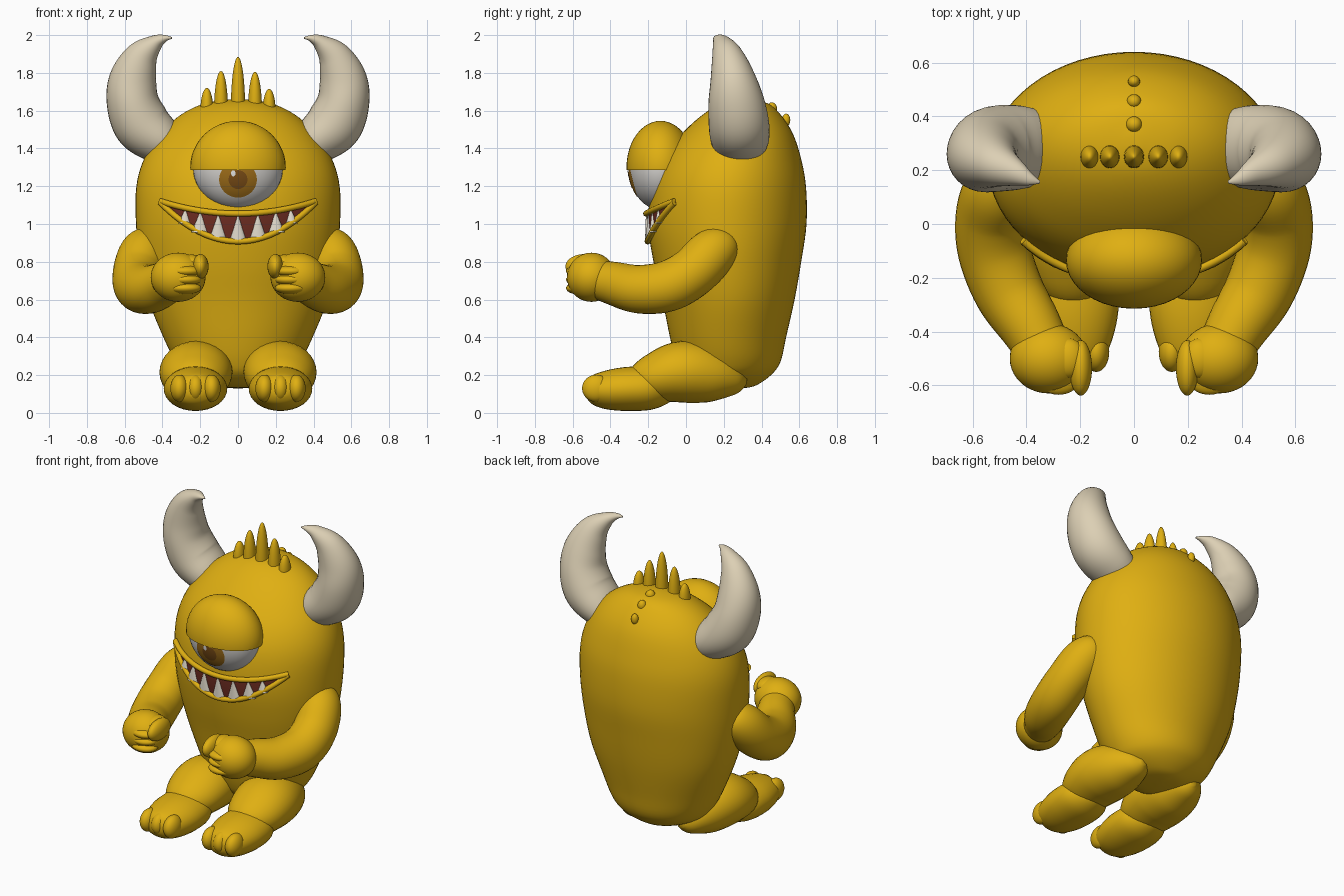
import bpy, bmesh, math
from mathutils import Vector

old = bpy.data.objects.get("Cube")
if old:
    bpy.data.objects.remove(old, do_unlink=True)


def material(name, rgb):
    m = bpy.data.materials.new(name)
    m.use_nodes = True
    m.diffuse_color = (*rgb, 1)
    bsdf = m.node_tree.nodes["Principled BSDF"]
    bsdf.inputs["Base Color"].default_value = (*rgb, 1)
    bsdf.inputs["Roughness"].default_value = 0.6
    return m


SKIN = material("golden yellow", (0.74, 0.43, 0.006))
HORN = material("horn cream", (0.72, 0.63, 0.46))
WHITE = material("eye white", (0.68, 0.66, 0.63))
IRIS = material("iris amber", (0.36, 0.16, 0.01))
PUPIL = material("pupil brown", (0.2, 0.075, 0.008))
GLINT = material("glint white", (0.9, 0.9, 0.9))
MOUTH = material("mouth red", (0.15, 0.025, 0.015))
TOOTH = material("tooth ivory", (0.75, 0.7, 0.6))


def finish(bm, name, mat):
    bmesh.ops.recalc_face_normals(bm, faces=bm.faces)
    me = bpy.data.meshes.new(name)
    bm.to_mesh(me)
    bm.free()
    me.materials.append(mat)
    me.shade_smooth()
    me.set_sharp_from_angle(angle=math.radians(50))
    ob = bpy.data.objects.new(name, me)
    bpy.context.collection.objects.link(ob)
    return ob


def smooth_rows(rows, steps):
    """Catmull-Rom through rows of numbers."""
    out = []
    n = len(rows)
    for i in range(n - 1):
        p = [rows[max(i - 1, 0)], rows[i], rows[i + 1], rows[min(i + 2, n - 1)]]
        for k in range(steps):
            t = k / steps
            out.append([0.5 * (2 * b + (c - a) * t + (2 * a - 5 * b + 4 * c - d) * t * t
                               + (3 * b - a - 3 * c + d) * t ** 3) for a, b, c, d in zip(*p)])
    return out + [list(rows[-1])]


def loft(name, rings, mat, caps=True):
    bm = bmesh.new()
    rows = [[bm.verts.new(v) for v in ring] for ring in rings]
    n = len(rows[0])
    for a, b in zip(rows, rows[1:]):
        for j in range(n):
            bm.faces.new((a[j], a[(j + 1) % n], b[(j + 1) % n], b[j]))
    if caps:
        bm.faces.new(rows[0])
        bm.faces.new(rows[-1])
    return finish(bm, name, mat)


def tube(name, spine, mat, ref=(0, 0, 1), side=1, steps=6, sides=32):
    """Elliptical tube; spine rows are x, y, z, width radius, height radius."""
    rows = smooth_rows(spine, steps)
    pts = [Vector(r[:3]) for r in rows]
    rings = []
    for i, r in enumerate(rows):
        t = (pts[min(i + 1, len(pts) - 1)] - pts[max(i - 1, 0)]).normalized()
        u = t.cross(Vector(ref)).normalized()
        v = u.cross(t)
        ring = []
        for k in range(sides):
            a = math.tau * k / sides
            q = pts[i] + u * r[3] * math.cos(a) + v * r[4] * math.sin(a)
            ring.append((q.x * side, q.y, q.z))
        rings.append(ring)
    return loft(name, rings, mat)


def ellipsoid(name, c, r, mat, side=1, cut=None):
    bm = bmesh.new()
    bmesh.ops.create_uvsphere(bm, u_segments=40, v_segments=24, radius=1)
    for v in bm.verts:
        v.co = ((c[0] + v.co.x * r[0]) * side, c[1] + v.co.y * r[1], c[2] + v.co.z * r[2])
    if cut:
        bmesh.ops.bisect_plane(bm, geom=bm.verts[:] + bm.edges[:] + bm.faces[:],
                               plane_co=(0, 0, cut), plane_no=(0, 0, 1), clear_inner=True)
        bmesh.ops.holes_fill(bm, edges=[e for e in bm.edges if e.is_boundary])
    return finish(bm, name, mat)


# Body: stacked ellipses as z, half width, front y, back y
BODY = smooth_rows([
    (.13, .02, .22, .30), (.145, .15, .08, .37), (.2, .27, -.01, .45), (.27, .33, -.05, .5),
    (.4, .395, -.085, .53), (.6, .475, -.125, .575), (.8, .52, -.172, .61), (1, .54, -.2, .638),
    (1.2, .538, -.18, .635), (1.35, .495, -.12, .608), (1.48, .41, -.02, .565),
    (1.58, .3, .09, .5), (1.64, .17, .19, .43), (1.662, .02, .28, .33)], 5)
loft("body", [[(rx * math.cos(a), (f + b) / 2 + (b - f) / 2 * math.sin(a), z)
               for a in (math.tau * k / 64 for k in range(64))] for z, rx, f, b in BODY], SKIN)


def body_y(x, z):
    """Front surface of the body."""
    for lo, hi in zip(BODY, BODY[1:]):
        if lo[0] <= z <= hi[0]:
            t = (z - lo[0]) / (hi[0] - lo[0])
            rx, f, b = [p + (q - p) * t for p, q in zip(lo[1:], hi[1:])]
            return (f + b) / 2 - (b - f) / 2 * math.sqrt(max(0, 1 - (x / rx) ** 2))
    return 0


# Eye with a heavy upper lid
EYE = Vector((0, -.135, 1.3))
EYE_R = Vector((.238, .168, .225))
ellipsoid("eyeball", EYE, EYE_R, WHITE)
ellipsoid("upper_eyelid", EYE, (.253, .18, .246), SKIN, cut=1.285)


def eye_disc(name, x, z, rx, rz, lift, mat):
    bm = bmesh.new()
    rows = []
    for i in range(1, 9):
        row = []
        for k in range(40):
            a = math.tau * k / 40
            px, pz = x + rx * i / 8 * math.cos(a), z + rz * i / 8 * math.sin(a)
            d = 1 - (px / EYE_R.x) ** 2 - ((pz - EYE.z) / EYE_R.z) ** 2
            row.append(bm.verts.new((px, EYE.y - EYE_R.y * math.sqrt(max(d, 0)) - lift, pz)))
        rows.append(row)
    bm.faces.new(rows[0])
    for a, b in zip(rows, rows[1:]):
        for k in range(40):
            bm.faces.new((a[k], a[(k + 1) % 40], b[(k + 1) % 40], b[k]))
    ob = finish(bm, name, mat)
    if sum(p.normal.y for p in ob.data.polygons) > 0:
        ob.data.flip_normals()


eye_disc("iris", 0, 1.235, .1, .095, .003, IRIS)
eye_disc("pupil", 0, 1.235, .05, .05, .005, PUPIL)
eye_disc("eye_glint", -.025, 1.268, .012, .016, .007, GLINT)


# Mouth: dark panel, two lips and a row of pointed teeth
def upper(x):
    return 1.055 + .065 * (x / .41) ** 2


def lower(x):
    return .908 + .205 * (x / .41) ** 2


XS = [-.41 + .82 * i / 40 for i in range(41)]
bm = bmesh.new()
cols = []
for x in XS:
    zs = [lower(x) + (upper(x) - lower(x)) * k / 6 for k in range(7)]
    cols.append([bm.verts.new((x, body_y(x, z) - .006, z)) for z in zs])
for a, b in zip(cols, cols[1:]):
    for k in range(6):
        bm.faces.new((a[k], b[k], b[k + 1], a[k + 1]))
panel = finish(bm, "mouth_panel", MOUTH)
if sum(p.normal.y for p in panel.data.polygons) > 0:
    panel.data.flip_normals()
for name, curve in (("upper_lip", upper), ("lower_lip", lower)):
    tube(name, [(x, body_y(x, curve(x)) - .012, curve(x), .016, .016) for x in XS],
         SKIN, steps=1, sides=14)
for i, x in enumerate((-.28, -.2, -.105, 0, .105, .2, .28)):
    lo, hi = lower(x), upper(x) - .012
    wide = .047 if abs(x) < .25 else .035
    tube(f"tooth_{i + 1}", [(x, body_y(x, lo) - .002, lo, wide, .024),
                            (x, body_y(x, hi) - .01, hi, .003, .003)],
         TOOTH, ref=(0, 1, 0), sides=16)

# Crest spikes across the head and nubs down the back
for i, (x, top, r) in enumerate(((-.165, 1.72, .034), (-.09, 1.81, .037), (0, 1.885, .038),
                                 (.09, 1.805, .037), (.165, 1.715, .034))):
    ellipsoid(f"crest_spike_{i + 1}", (x, .25, 1.6), (r, .043, top - 1.6), SKIN)
for i, (y, z, r) in enumerate(((.37, 1.645, .03), (.455, 1.61, .027), (.53, 1.55, .022))):
    ellipsoid(f"back_nub_{i + 1}", (0, y, z), (r, r, .034), SKIN)

# Horns, arms and legs, built for both sides
for s, tag in ((1, "left"), (-1, "right")):
    tube(tag + "_horn", [
        (.33, .285, 1.4, .1, .13), (.42, .285, 1.45, .13, .155), (.51, .28, 1.53, .15, .16),
        (.558, .265, 1.65, .138, .148), (.555, .247, 1.77, .125, .12), (.51, .22, 1.885, .09, .085),
        (.44, .19, 1.957, .045, .05), (.39, .167, 1.982, .02, .025), (.35, .155, 1.985, .004, .005)],
        HORN, ref=(0, 1, 0), side=s)
    tube(tag + "_arm", [
        (.42, .22, .93, .06, .05), (.45, .19, .9, .11, .1), (.5, .13, .84, .13, .13),
        (.53, .03, .74, .133, .133), (.52, -.1, .67, .135, .135), (.465, -.25, .655, .13, .128),
        (.385, -.38, .685, .115, .115), (.33, -.48, .71, .1, .1)], SKIN, side=s)
    ellipsoid(tag + "_hand", (.317, -.5, .718), (.145, .13, .13), SKIN, s)
    ellipsoid(tag + "_thumb", (.198, -.535, .775), (.042, .103, .066), SKIN, s)
    ellipsoid(tag + "_thumb_base", (.245, -.5, .79), (.065, .075, .048), SKIN, s)
    for i, z in enumerate((.75, .705, .66)):
        ellipsoid(f"{tag}_finger_{i + 1}", (.28, -.565, z), (.085, .07, .033), SKIN, s)
    tube(tag + "_thigh", [
        (.19, .32, .17, .02, .02), (.195, .27, .175, .09, .08), (.21, .14, .2, .16, .145),
        (.222, -.02, .217, .193, .163), (.225, -.17, .185, .17, .13),
        (.225, -.27, .155, .1, .08), (.225, -.3, .15, .02, .02)], SKIN, side=s)
    tube(tag + "_foot", [
        (.225, -.05, .13, .02, .02), (.225, -.09, .13, .09, .075), (.225, -.18, .13, .155, .112),
        (.225, -.3, .127, .168, .117), (.225, -.41, .122, .15, .105), (.225, -.49, .122, .115, .08),
        (.225, -.525, .122, .06, .045), (.225, -.535, .122, .01, .01)], SKIN, side=s)
    for i, x in enumerate((.14, .225, .31)):
        ellipsoid(f"{tag}_toe_{i + 1}", (x, -.475, .13), (.048, .075, .072), SKIN, s)
